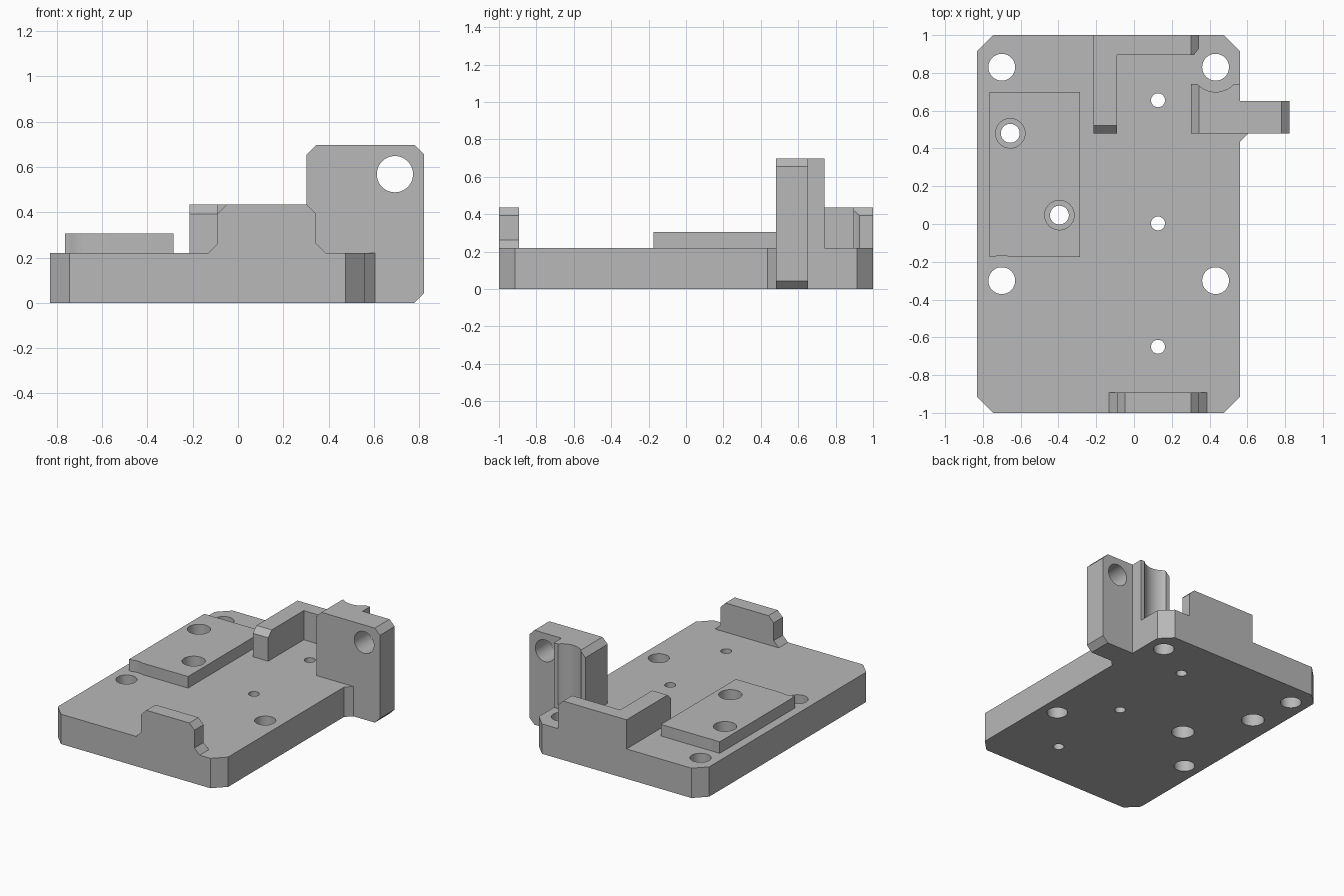
import bpy
import bmesh
from math import radians
from mathutils import Matrix, Vector

cube = bpy.data.objects.get("Cube")
if cube:
    bpy.data.objects.remove(cube, do_unlink=True)

grey = bpy.data.materials.new("machined grey")
grey.use_nodes = True
grey.diffuse_color = (0.48, 0.48, 0.48, 1)
grey.node_tree.nodes["Principled BSDF"].inputs["Base Color"].default_value = (0.48, 0.48, 0.48, 1)

TOP = 0.22      # upper face of the base plate
C = 0.042       # small chamfer


def finish(name, bm):
    bmesh.ops.recalc_face_normals(bm, faces=bm.faces)
    mesh = bpy.data.meshes.new(name)
    bm.to_mesh(mesh)
    bm.free()
    mesh.materials.append(grey)
    obj = bpy.data.objects.new(name, mesh)
    bpy.context.collection.objects.link(obj)
    return obj


def prism(name, outline, axis, lo, hi):
    """Extrude a 2D outline along the given axis from lo to hi."""
    place = {"x": lambda a, b: (lo, a, b),
             "y": lambda a, b: (a, lo, b),
             "z": lambda a, b: (a, b, lo)}[axis]
    bm = bmesh.new()
    face = bm.faces.new([bm.verts.new(place(a, b)) for a, b in outline])
    new = bmesh.ops.extrude_face_region(bm, geom=[face])["geom"]
    shift = Vector([(hi - lo) * (axis == k) for k in "xyz"])
    bmesh.ops.translate(bm, vec=shift, verts=[v for v in new if isinstance(v, bmesh.types.BMVert)])
    return finish(name, bm)


def drill(obj, x, y, radius, lo=-0.1, hi=1.0, along_y=False):
    """Cut a round hole; along_y drills front to back at (x, z=y)."""
    bm = bmesh.new()
    matrix = Matrix.Translation((x, y, (lo + hi) / 2))
    if along_y:
        matrix = Matrix.Translation((x, (lo + hi) / 2, y)) @ Matrix.Rotation(radians(90), 4, "X")
    bmesh.ops.create_cone(bm, cap_ends=True, segments=48, radius1=radius,
                          radius2=radius, depth=hi - lo, matrix=matrix)
    cutter = finish("hole_cutter", bm)
    cutter.hide_render = True
    mod = obj.modifiers.new("hole", "BOOLEAN")
    mod.operation, mod.solver, mod.object = "DIFFERENCE", "EXACT", cutter
    bpy.context.view_layer.objects.active = obj
    bpy.ops.object.modifier_apply(modifier=mod.name)
    bpy.data.objects.remove(cutter, do_unlink=True)


# Base plate with clipped corners and a small gusset beside the upright
L, R, K = -0.83, 0.56, 0.085
base = prism("base_plate", [
    (L + K, -1), (R - K, -1), (R, K - 1), (R, 0.435), (0.605, 0.48), (R, 0.48),
    (R, 1 - K), (R - K, 1), (L + K, 1), (L, 1 - K), (L, K - 1)], "z", 0, TOP)

# Raised pad
pad = prism("raised_pad", [(-0.765, -0.175), (-0.285, -0.175), (-0.285, 0.7), (-0.765, 0.7)],
            "z", TOP, 0.305)

# Front stop with flared feet and chamfered shoulders
a, b, h = -0.09, 0.345, 0.435
front_stop = prism("front_stop", [
    (a - C, TOP), (b + C, TOP), (b, TOP + C), (b, h - C), (b - C, h),
    (a + C, h), (a, h - C), (a, TOP + C)], "y", -1, -0.893)

# Back corner stop: a wall along the back edge and a side arm
back_wall = prism("back_stop_wall", [
    (-0.09, TOP), (b, TOP), (b, h - C), (b - C, h), (-0.09, h)], "y", 0.895, 1)
back_arm = prism("back_stop_arm", [
    (0.48, TOP), (1, TOP), (1, h), (0.48 + C, h), (0.48, h - C)], "x", -0.215, -0.09)

# Upright lug overhanging the right edge, with a thicker rear rib
l, r, t = 0.303, 0.822, 0.697
upright = prism("upright_lug", [
    (l, TOP), (R, TOP), (R, 0), (r - C, 0), (r, C), (r, t - C),
    (r - C, t), (l + C, t), (l, t - C)], "y", 0.48, 0.652)
rib = prism("upright_rib", [
    (l, TOP), (R, TOP), (R, t), (l + C, t), (l, t - C)], "y", 0.652, 0.74)
drill(upright, 0.693, 0.568, 0.08, along_y=True)

# Mounting holes, and the screw-head clearance they need in nearby parts
for x in (-0.7, 0.432):
    for y in (-0.3, 0.83):
        drill(base, x, y, 0.071)
for y in (-0.3, 0.83):
    drill(pad, -0.7, y, 0.133)
for part in (rib, back_wall):
    drill(part, 0.432, 0.83, 0.131)

# Small centre-line holes
for y in (-0.65, 0.003, 0.655):
    drill(base, 0.127, y, 0.037)

# Pad holes, counterbored from above and below with a narrow neck between
for x, y in ((-0.655, 0.48), (-0.395, 0.047)):
    drill(pad, x, y, 0.078)
    drill(base, x, y, 0.05)
    drill(base, x, y, 0.078, lo=0.16)
    drill(base, x, y, 0.078, hi=0.09)

# Smooth the bores, keep machined edges sharp
parts = (base, pad, front_stop, back_wall, back_arm, upright, rib)
bpy.ops.object.select_all(action="DESELECT")
for part in parts:
    part.select_set(True)
bpy.context.view_layer.objects.active = base
bpy.ops.object.shade_smooth_by_angle(angle=radians(25))
